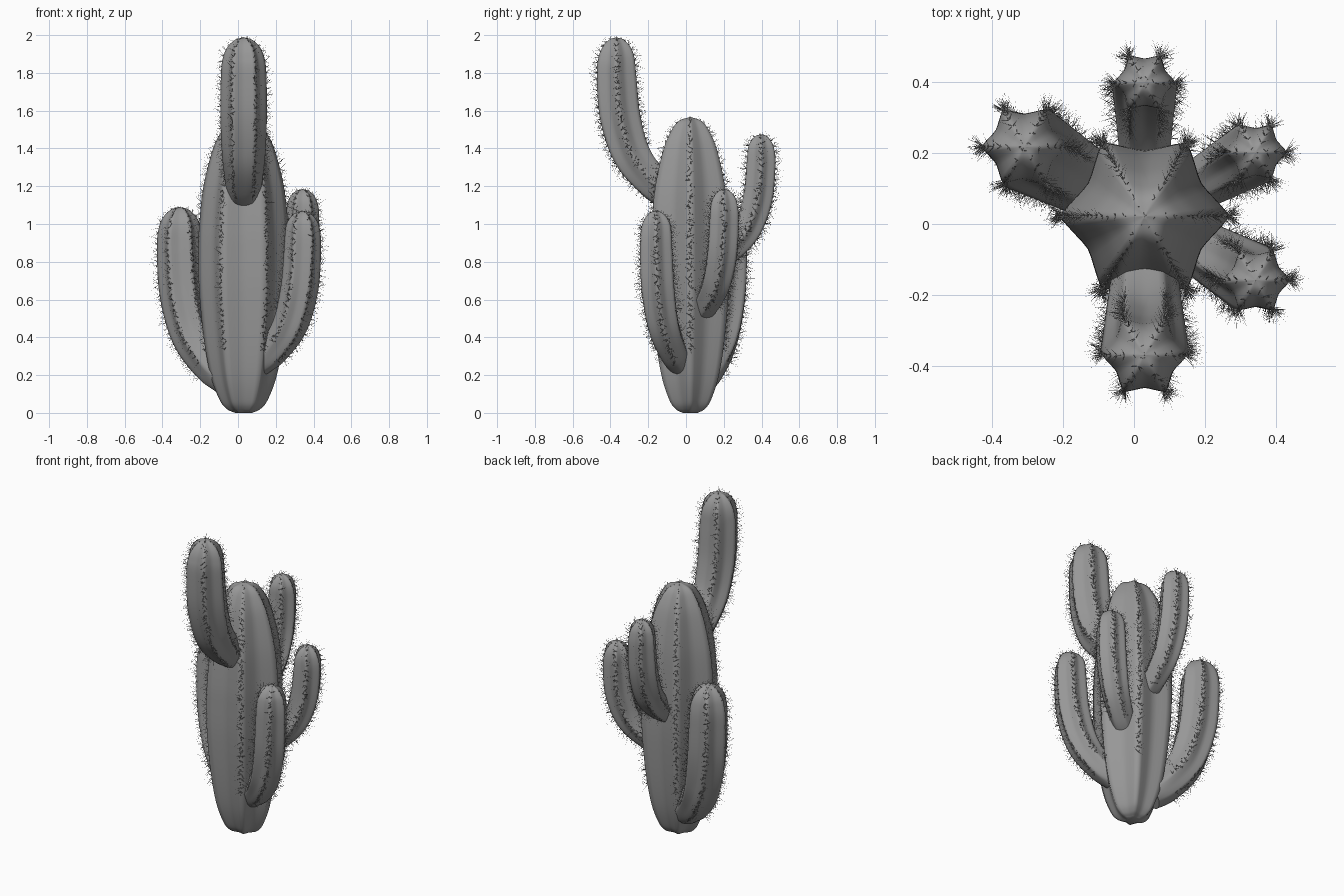
import bpy, bmesh, math, random
from mathutils import Vector

random.seed(4)
if "Cube" in bpy.data.objects:
    bpy.data.objects.remove(bpy.data.objects["Cube"], do_unlink=True)

CENTRE = Vector((0.03, 0.022, 0))
RIBS, STEPS, VALLEY = 6, 8, 0.77

# One plain grey for flesh and spines
GREY = bpy.data.materials.new("cactus grey")
GREY.use_nodes = True
GREY.diffuse_color = (0.31, 0.31, 0.31, 1)
GREY.node_tree.nodes["Principled BSDF"].inputs["Base Color"].default_value = GREY.diffuse_color


def finish(bm, name):
    bmesh.ops.recalc_face_normals(bm, faces=bm.faces)
    mesh = bpy.data.meshes.new(name)
    bm.to_mesh(mesh)
    bm.free()
    mesh.materials.append(GREY)
    obj = bpy.data.objects.new(name, mesh)
    bpy.context.collection.objects.link(obj)
    return obj


def smooth_path(points, n=6):
    # Catmull-Rom through (distance, height, radius) points
    p = [Vector(q) for q in points]
    p = [p[0] * 2 - p[1]] + p + [p[-1] * 2 - p[-2]]
    out = []
    for a, b, c, d in zip(p, p[1:], p[2:], p[3:]):
        for i in range(n):
            t = i / n
            out.append(0.5 * (2 * b + (c - a) * t + (2 * a - 5 * b + 4 * c - d) * t ** 2
                              + (3 * b - a - 3 * c + d) * t ** 3))
    return out + [p[-2]]


def frames(path, azimuth):
    # centre, tangent, outward normal, side and radius along the path
    out = Vector((math.cos(azimuth), math.sin(azimuth), 0))
    side = Vector((-out.y, out.x, 0))
    up = Vector((0, 0, 1))
    result = []
    for i, p in enumerate(path):
        step = path[min(i + 1, len(path) - 1)] - path[max(i - 1, 0)]
        tangent = (out * step.x + up * step.y).normalized()
        result.append((CENTRE + out * p.x + up * p.y, tangent,
                       side.cross(tangent), side, max(p.z, 0)))
    return result


def ribbed_stem(name, frame_list, round_rings):
    # star-shaped section, round at the root, swept and closed to a point
    bm = bmesh.new()
    count = RIBS * STEPS
    rings = []
    for n, (c, _, normal, side, r) in enumerate(frame_list[:-1]):
        depth = (1 - VALLEY) * min(1, (n + 1) / (round_rings + 1))
        ring = []
        for k in range(count):
            t = min(k % STEPS, STEPS - k % STEPS) / (STEPS / 2)
            radius = r * (1 - depth + depth * (1 - t) ** 1.7)
            a = math.tau * k / count
            ring.append(bm.verts.new(c + (side * math.cos(a) + normal * math.sin(a)) * radius))
        rings.append(ring)
    tip = bm.verts.new(frame_list[-1][0])
    for k in range(count):
        j = (k + 1) % count
        for lo, hi in zip(rings, rings[1:]):
            bm.faces.new((lo[k], lo[j], hi[j], hi[k]))
        bm.faces.new((rings[-1][k], rings[-1][j], tip))
    bm.faces.new(rings[0])
    obj = finish(bm, name)
    bpy.ops.object.select_all(action="DESELECT")
    obj.select_set(True)
    bpy.context.view_layer.objects.active = obj
    bpy.ops.object.shade_smooth_by_angle(angle=math.radians(80))


def spine(bm, root, direction, length, width):
    a = direction.orthogonal().normalized()
    b = direction.cross(a).normalized()
    base = [bm.verts.new(root + (a * math.cos(q) + b * math.sin(q)) * width)
            for q in (0, math.tau / 3, -math.tau / 3)]
    tip = bm.verts.new(root + direction * length)
    for i in range(3):
        bm.faces.new((base[i], base[i - 1], tip))


def spines(name, frame_list, keep, spacing=0.03):
    # fans of fine spines at even steps up every rib, sparse and short at the tip
    bm = bmesh.new()
    widest = max(f[4] for f in frame_list)
    for k in range(RIBS):
        a = math.tau * k / RIBS
        travelled = 0
        for f, g in zip(frame_list, frame_list[1:]):
            radial = f[3] * math.cos(a) + f[2] * math.sin(a)
            start = f[0] + radial * f[4]
            end = g[0] + (g[3] * math.cos(a) + g[2] * math.sin(a)) * g[4]
            length = (end - start).length
            across = f[1].cross(radial)
            along = (end - start).normalized()
            outward = across.cross(along)
            if outward.dot(radial) + outward.dot(f[1]) < 0:
                outward = -outward
            fullness = f[4] / widest
            while travelled < length:
                root = start.lerp(end, travelled / length)
                travelled += spacing
                if not keep(root):
                    continue
                for i in range(1 + int(6 * fullness)):
                    d = (outward * random.uniform(0.4, 1) + across * random.uniform(-0.9, 0.9)
                         + along * random.uniform(-0.6, 0.8)).normalized()
                    size = random.uniform(0.025, 0.06) * min(1, 0.2 + fullness)
                    spine(bm, root - outward * 0.003, d, size, 0.0009)
            travelled -= length
    finish(bm, name)


# Trunk
trunk = [(0, z, r) for z, r in (
    (0, 0.045), (0.02, 0.088), (0.07, 0.128), (0.2, 0.176), (0.4, 0.212), (0.65, 0.236),
    (0.85, 0.24), (1.0, 0.235), (1.2, 0.213), (1.39, 0.165), (1.49, 0.118),
    (1.545, 0.07), (1.567, 0))]
trunk_frames = frames(smooth_path(trunk), math.pi / 2)
ribbed_stem("trunk", trunk_frames, 0)
spines("trunk_spines", trunk_frames, lambda p: p.z > 0.32)

# Arms: name, azimuth, reach, lowest height, tip height, radius
ARMS = [
    ("front_arm", -90, 0.39, 1.11, 1.988, 0.123),
    ("back_arm", 90, 0.375, 0.75, 1.475, 0.09),
    ("right_back_arm", 150, 0.39, 0.13, 1.09, 0.124),
    ("left_back_arm", 30, 0.36, 0.5, 1.185, 0.09),
    ("left_front_arm", -30, 0.36, 0.22, 1.07, 0.1),
]
BEND = [(0.26, 0.05, 0.72), (0.5, 0.125, 0.8), (0.79, 0.29, 0.93), (0.95, 0.52, 1), (1, 0.77, 0.98)]
DOME = [(0.9, 0.9), (0.42, 0.7), (0.1, 0.36), (0, 0)]
for name, azimuth, reach, low, top, radius in ARMS:
    path = [(reach * d, low + (top - low) * z, radius * r) for d, z, r in BEND]
    path += [(reach, top - radius * z, radius * r) for z, r in DOME]
    arm_frames = frames(smooth_path(path), math.radians(azimuth))
    ribbed_stem(name, arm_frames, 14)
    spines(name + "_spines", arm_frames, lambda p: (p - CENTRE).xy.length > 0.23)
